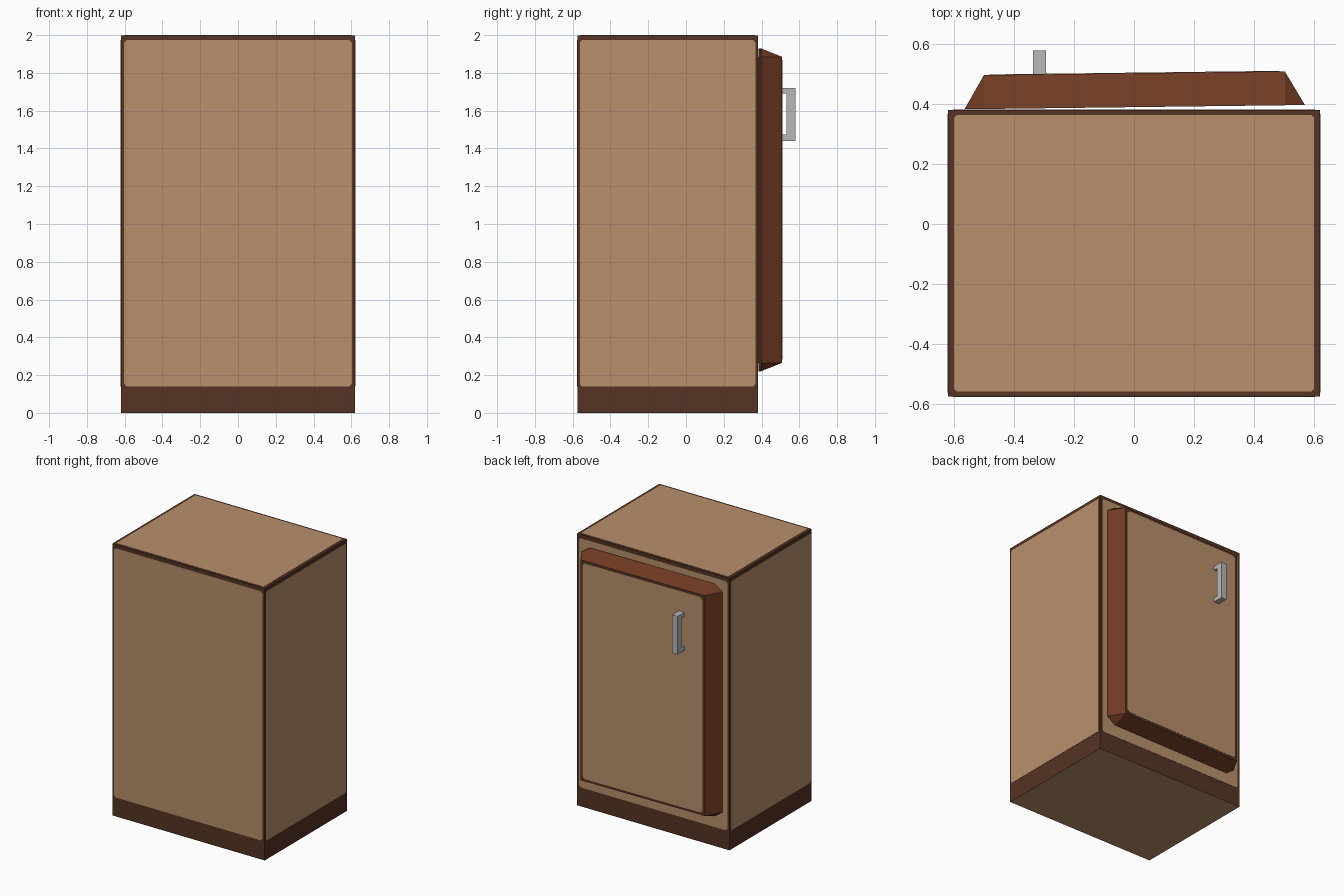
import bpy, bmesh, math
from mathutils import Matrix, Vector

if "Cube" in bpy.data.objects:
    bpy.data.objects.remove(bpy.data.objects["Cube"])


def material(name, rgb):
    m = bpy.data.materials.new(name)
    m.diffuse_color = (*rgb, 1)
    m.use_nodes = True
    m.node_tree.nodes["Principled BSDF"].inputs["Base Color"].default_value = m.diffuse_color
    return m


TAN = material("tan wood", (0.485, 0.278, 0.149))
DARK = material("dark brown trim", (0.092, 0.033, 0.017))
RED = material("reddish brown", (0.162, 0.043, 0.017))
METAL = material("grey metal", (0.48, 0.48, 0.48))


def make(name, bm, *mats):
    bmesh.ops.recalc_face_normals(bm, faces=bm.faces)
    me = bpy.data.meshes.new(name)
    bm.to_mesh(me)
    bm.free()
    for m in mats:
        me.materials.append(m)
    ob = bpy.data.objects.new(name, me)
    bpy.context.collection.objects.link(ob)
    return ob


def octagon(u0, u1, v0, v1, cu, cv):
    """Rectangle outline with clipped corners."""
    return [(u0 + cu, v0), (u1 - cu, v0), (u1, v0 + cv), (u1, v1 - cv),
            (u1 - cu, v1), (u0 + cu, v1), (u0, v1 - cv), (u0, v0 + cv)]


def prism(outline, place, d0, d1):
    """Extrude a 2D outline between depths d0 and d1; place maps (u, v, d) to 3D."""
    bm = bmesh.new()
    a = [bm.verts.new(place(u, v, d0)) for u, v in outline]
    b = [bm.verts.new(place(u, v, d1)) for u, v in outline]
    bm.faces.new(a)
    bm.faces.new(b)
    n = len(a)
    for i in range(n):
        bm.faces.new((a[i], a[(i + 1) % n], b[(i + 1) % n], b[i]))
    return bm


on_y = lambda u, v, d: (u, d, v)
on_x = lambda u, v, d: (d, u, v)
on_z = lambda u, v, d: (u, v, d)

# Cabinet body: dark box with a tan underside
X, Y0, Y1, H, T = 0.62, -0.575, 0.38, 2.0, 0.002
bm = prism([(-X, Y0), (X, Y0), (X, Y1), (-X, Y1)], on_z, 0, H - T)
for f in bm.faces:
    f.material_index = 1 if f.calc_center_median().z < 0.001 else 0
make("cabinet_body", bm, DARK, TAN)

# Tan panels on the four sides and the top
wide = octagon(-0.603, 0.603, 0.14, 1.973, 0.013, 0.013)
deep = octagon(Y0 + 0.013, Y1 - 0.013, 0.14, 1.973, 0.01, 0.013)
make("front_panel", prism(wide, on_y, Y0 - T, Y0 + T), TAN)
make("back_panel", prism(wide, on_y, Y1 - T, Y1 + T), TAN)
make("left_panel", prism(deep, on_x, -X - T, -X + T), TAN)
make("right_panel", prism(deep, on_x, X - T, X + T), TAN)
top = octagon(-0.6, 0.6, Y0 + 0.016, Y1 - 0.016, 0.01, 0.01)
make("top_panel", prism(top, on_z, H - 2 * T, H), TAN)

# Door: clipped rectangle at the back tapering to a plain rectangle
W, Z0, Z1, D = 1.135, 0.22, 1.93, 0.113
SX, SZ = 0.066, 0.045
bm = bmesh.new()
back = [bm.verts.new((u, 0, v)) for u, v in octagon(0, W, Z0, Z1, SX, SZ)]
front = [bm.verts.new((u, D, v)) for u, v in
         ((SX, Z0 + SZ), (W - SX, Z0 + SZ), (W - SX, Z1 - SZ), (SX, Z1 - SZ))]
bm.faces.new(back)
bm.faces.new(front).material_index = 1
for i in range(4):
    a, b, c = back[2 * i], back[2 * i + 1], back[(2 * i + 2) % 8]
    p, q = front[i], front[(i + 1) % 4]
    bm.faces.new((a, b, q, p))
    bm.faces.new((b, c, q))
door = make("door", bm, RED, DARK)

# Tan door panel inside a dark rim
R = 0.017
face = octagon(SX + R, W - SX - R, Z0 + SZ + R, Z1 - SZ - R, 0.018, 0.018)
panel = make("door_panel", prism(face, on_y, D - T, D + T), TAN)

# Metal bracket handle
profile = [(D, 1.44), (D + 0.08, 1.44), (D + 0.08, 1.72), (D, 1.72),
           (D, 1.69), (D + 0.033, 1.69), (D + 0.033, 1.473), (D, 1.473)]
handle = make("door_handle", prism(profile, on_x, 0.23, 0.274), METAL)

# Door hangs slightly ajar from its left edge
ajar = Matrix.Translation(Vector((-0.565, 0.3825, 0))) @ Matrix.Rotation(0.0125, 4, 'Z')
for ob in (door, panel, handle):
    ob.matrix_world = ajar
